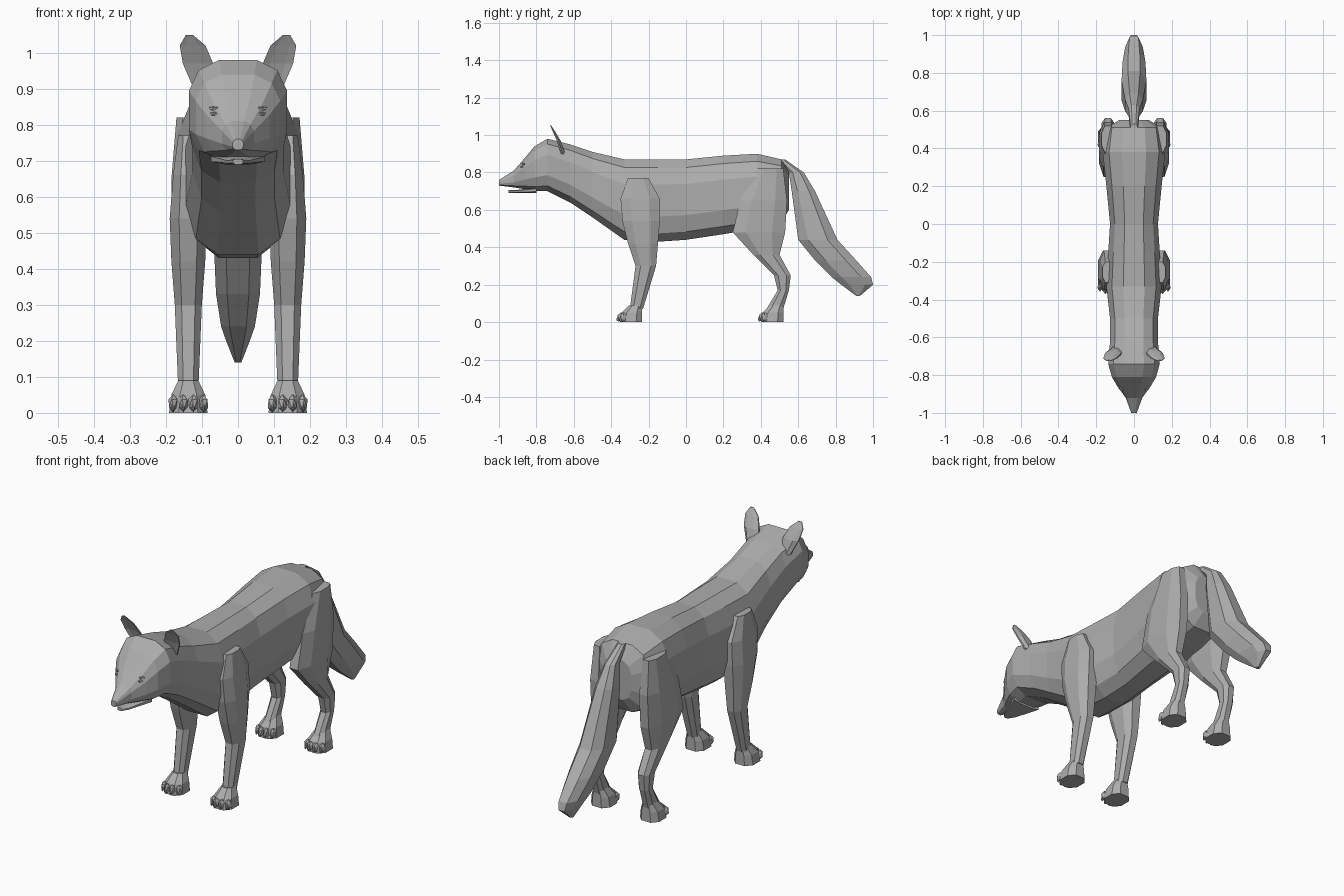
import bpy, bmesh, math
from mathutils import Vector, Matrix

cube = bpy.data.objects.get("Cube")
if cube:
    bpy.data.objects.remove(cube, do_unlink=True)

# One plain colour for the whole animal
fur = bpy.data.materials.new("plain_grey")
fur.use_nodes = True
grey = (0.42, 0.42, 0.42, 1)
fur.diffuse_color = grey
fur.node_tree.nodes["Principled BSDF"].inputs["Base Color"].default_value = grey


def finish(name, bm, mirror):
    """Turn the mesh into a flat-shaded object, repeated on the other side if asked."""
    bmesh.ops.recalc_face_normals(bm, faces=bm.faces)
    mesh = bpy.data.meshes.new(name)
    bm.to_mesh(mesh)
    bm.free()
    mesh.materials.append(fur)
    part = bpy.data.objects.new(name, mesh)
    bpy.context.collection.objects.link(part)
    if mirror:
        part.modifiers.new("both_sides", "MIRROR")


def rounded(value, power):
    """Bend a sine or cosine towards a boxier outline."""
    return math.copysign(abs(value) ** power, value)


def loft(name, slices, upright=True, sides=8, power=.8, x=0, lean=0, hollow=1, mirror=False):
    """Skin slices of (position, first edge, second edge, half width).

    Upright parts are sliced by height, with front and back edges.
    Lying parts are sliced along y, with top and bottom edges.
    """
    bm = bmesh.new()
    step = math.tau / sides
    flat = rounded(math.cos(step / 2), power)
    previous = None
    for position, first, second, width in slices:
        middle = (first + second) / 2
        half = (first - second) / 2
        centre = x + lean * position
        loop = []
        for i in range(sides):
            angle = (i + .5) * step
            along = rounded(math.cos(angle), power) / flat
            if along > 0:
                along *= hollow
            across = centre + width * rounded(math.sin(angle), power)
            depth = middle + half * along
            point = (across, depth, position) if upright else (across, position, depth)
            loop.append(bm.verts.new(point))
        if previous:
            for i in range(sides):
                j = (i + 1) % sides
                bm.faces.new((previous[i], previous[j], loop[j], loop[i]))
        else:
            bm.faces.new(loop)
        previous = loop
    bm.faces.new(previous)
    finish(name, bm, mirror)


def blobs(name, places, size, mirror=True):
    """Small faceted ellipsoids for claws, toes and face details."""
    bm = bmesh.new()
    scale = Matrix.Diagonal(Vector(size)).to_4x4()
    for place in places:
        matrix = Matrix.Translation(place) @ scale
        bmesh.ops.create_icosphere(bm, subdivisions=1, radius=1, matrix=matrix)
    finish(name, bm, mirror)


# Torso, neck and head in one skin from rump to nose
loft("body", [
    (.55, .8, .6, .08),
    (.51, .87, .53, .15),
    (.38, .9, .5, .17),
    (.2, .89, .47, .15),
    (0, .87, .44, .13),
    (-.15, .87, .43, .14),
    (-.33, .87, .44, .15),
    (-.5, .91, .56, .13),
    (-.62, .95, .64, .13),
    (-.74, .98, .7, .14),
    (-.81, .94, .7, .12),
    (-.86, .88, .71, .09),
    (-.92, .81, .72, .045),
    (-1, .76, .73, .015),
], upright=False, sides=12, power=.72)

# Lower jaw, slightly open
loft("jaw", [
    (-.8, .72, .69, .08),
    (-.92, .705, .69, .035),
    (-.95, .705, .69, .015),
], upright=False)

# Face details
blobs("nose", [(0, -.98, .745)], (.02, .016, .014), mirror=False)
blobs("eye", [(.06, -.875, .83)], (.02, .012, .007))
blobs("brow", [(.055, -.865, .845)], (.03, .015, .008))

# Ears, hollow towards the front and leaning outwards
loft("ear", [
    (.9, -.7, -.645, .035),
    (.97, -.72, -.67, .045),
    (1.02, -.73, -.7, .038),
    (1.05, -.735, -.72, .01),
], x=-.18, lean=.3, hollow=-.3, mirror=True)

# Front leg from shoulder to wrist
leg_x = .138
loft("front_leg", [
    (.77, -.31, -.2, .03),
    (.66, -.35, -.14, .045),
    (.54, -.34, -.14, .055),
    (.42, -.31, -.15, .05),
    (.3, -.27, -.16, .04),
    (.07, -.3, -.23, .03),
], x=leg_x, mirror=True)

# Hind leg from hip over the hock to the ankle
loft("hind_leg", [
    (.82, .38, .52, .035),
    (.65, .29, .54, .05),
    (.48, .25, .53, .05),
    (.36, .36, .5, .04),
    (.25, .47, .56, .035),
    (.17, .49, .55, .03),
    (.07, .43, .52, .03),
], x=leg_x, mirror=True)

# Paws with four toes and claws each
for leg, front in (("front", -.355), ("hind", .4)):
    heel = front + .12
    loft(leg + "_paw", [
        (.09, front + .05, heel, .03),
        (.05, front + .01, heel, .05),
        (0, front, heel, .057),
    ], x=leg_x, mirror=True)
    toes = []
    for i in range(4):
        offset = (i - 1.5) * .028
        toes.append(Vector((leg_x + offset, front + abs(offset) / 2, .026)))
    blobs(leg + "_toes", toes, (.015, .02, .026))
    claws = [toe - Vector((0, .014, .01)) for toe in toes]
    blobs(leg + "_claws", claws, (.005, .01, .014))

# Tail, narrow at the root and full towards the tip
loft("tail", [
    (.87, .49, .53, .02),
    (.8, .55, .63, .03),
    (.7, .565, .69, .05),
    (.44, .6, .81, .07),
    (.33, .69, .91, .065),
    (.24, .78, .99, .05),
    (.2, .83, 1, .035),
    (.14, .91, .93, .01),
], mirror=False)
